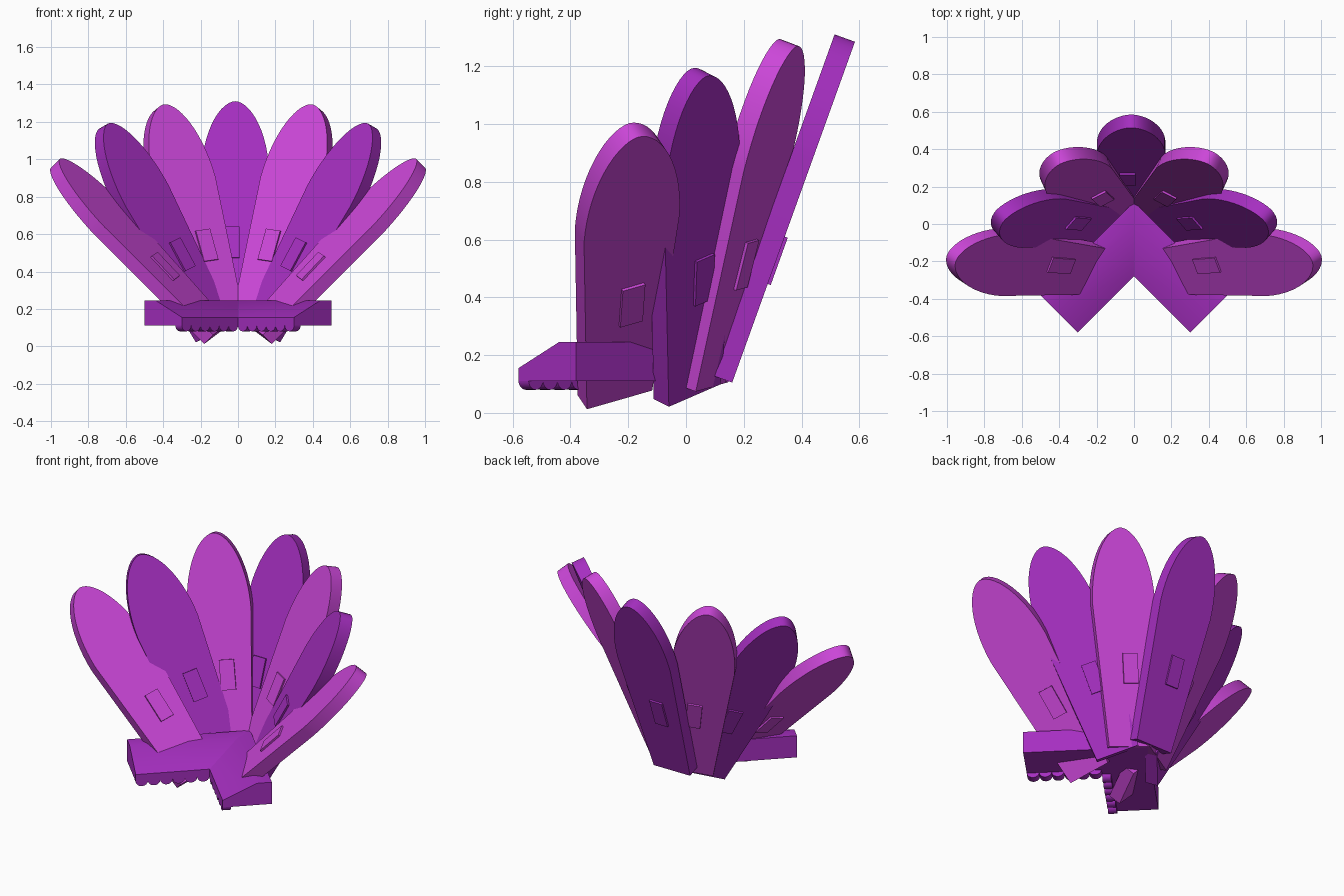
import bpy, bmesh, math
from mathutils import Vector

cube = bpy.data.objects.get("Cube")
if cube:
    bpy.data.objects.remove(cube, do_unlink=True)


def material(name, rgb):
    m = bpy.data.materials.new(name)
    m.use_nodes = True
    m.diffuse_color = (*rgb, 1)
    m.node_tree.nodes["Principled BSDF"].inputs["Base Color"].default_value = (*rgb, 1)
    return m


PINK = material("orchid_pink", (0.60, 0.062, 0.69))
PURPLE = material("deep_purple", (0.38, 0.028, 0.53))
THICK = 0.075


def loft(name, loop_a, loop_b, mat, side=1):
    """Solid between two matching outlines; side=-1 mirrors it across x."""
    bm = bmesh.new()
    rings = [[bm.verts.new((p[0] * side, p[1], p[2])) for p in loop]
             for loop in (loop_a, loop_b)]
    for ring in rings:
        bm.faces.new(ring)
    n = len(loop_a)
    for i in range(n):
        j = (i + 1) % n
        bm.faces.new((rings[0][i], rings[0][j], rings[1][j], rings[1][i]))
    bmesh.ops.recalc_face_normals(bm, faces=bm.faces)
    mesh = bpy.data.meshes.new(name)
    bm.to_mesh(mesh)
    bm.free()
    mesh.materials.append(mat)
    obj = bpy.data.objects.new(name, mesh)
    bpy.context.collection.objects.link(obj)
    bpy.ops.object.select_all(action='DESELECT')
    obj.select_set(True)
    bpy.context.view_layer.objects.active = obj
    bpy.ops.object.shade_smooth_by_angle(angle=math.radians(30))
    return obj


def blade_outline(length, base=0.125, shoulder=0.183, arch=0.44, steps=14):
    """Tapered blade with a slightly pointed arch, as (across, along) points."""
    right = [(base, 0)]
    for i in range(steps):
        a = i / steps * math.pi / 2
        right.append((shoulder * math.cos(a) ** 1.1, length - arch + arch * math.sin(a)))
    return right + [(0, length)] + [(-x, y) for x, y in reversed(right)]


def feather(name, base, tip, outward, mat, side=1):
    base, tip = Vector(base), Vector(tip)
    along = (tip - base).normalized()
    out = Vector(outward)
    out = (out - along * out.dot(along)).normalized()
    across = along.cross(out)

    def place(points, depth):
        return [base + across * x + along * y + out * depth for x, y in points]

    outline = blade_outline((tip - base).length)
    loft(name, place(outline, 0), place(outline, -THICK), mat, side)
    # Small raised tab showing on both faces
    tab = [(0.02 + sx * 0.043, 0.45 + sy * 0.087)
           for sx, sy in ((-1, -1), (1, -1), (1, 1), (-1, 1))]
    loft(name + "_tab", place(tab, 0.011), place(tab, -THICK - 0.011), mat, side)


# Centre feather, then three mirrored pairs fanning outward
feather("centre_feather", (-0.015, 0.16, 0.105), (-0.015, 0.585, 1.285), (0, 0.94, -0.34), PURPLE)
PAIRS = [
    ("inner_feather", (0.10, 0.09, 0.09), (0.425, 0.385, 1.27), (0.40, 0.87, -0.30), PINK),
    ("middle_feather", (0.147, 0.03, 0.06), (0.74, 0.07, 1.165), (0.64, 0.70, -0.32), PURPLE),
    ("outer_feather", (0.138, -0.23, 0.045), (1.0, -0.165, 0.955), (0.64, 0.42, -0.62), PINK),
]
# Cross-section of the band: offset from inner edge, height
BAND = [(0, 0.11), (0, 0.155), (0.14, 0.245), (0.2, 0.245), (0.2, 0.11)]
SCALLOPS = 6

for label, side in (("left", 1), ("right", -1)):
    for name, base, tip, outward, mat in PAIRS:
        feather(f"{label}_{name}", base, tip, outward, mat, side)

    # Half of the V-shaped band, mitred at the middle
    loft(f"{label}_band",
         [(0, -0.28 + 2 * o, z) for o, z in BAND],
         [(0.3 + o, -0.58 + o, z) for o, z in BAND], PURPLE, side)

    # Scalloped trim below the inner edge
    for i in range(SCALLOPS):
        c = 0.3 * (i + 0.5) / SCALLOPS
        half = 0.15 / SCALLOPS
        arc = []
        for k in range(13):
            a = math.pi * k / 12
            x = c + half * math.cos(a)
            arc.append((x, -0.28 - x, 0.112 - 0.032 * math.sin(a)))
        back = [(x + 0.035, y + 0.035, z) for x, y, z in arc]
        loft(f"{label}_scallop_{i + 1}", arc, back, PURPLE, side)
